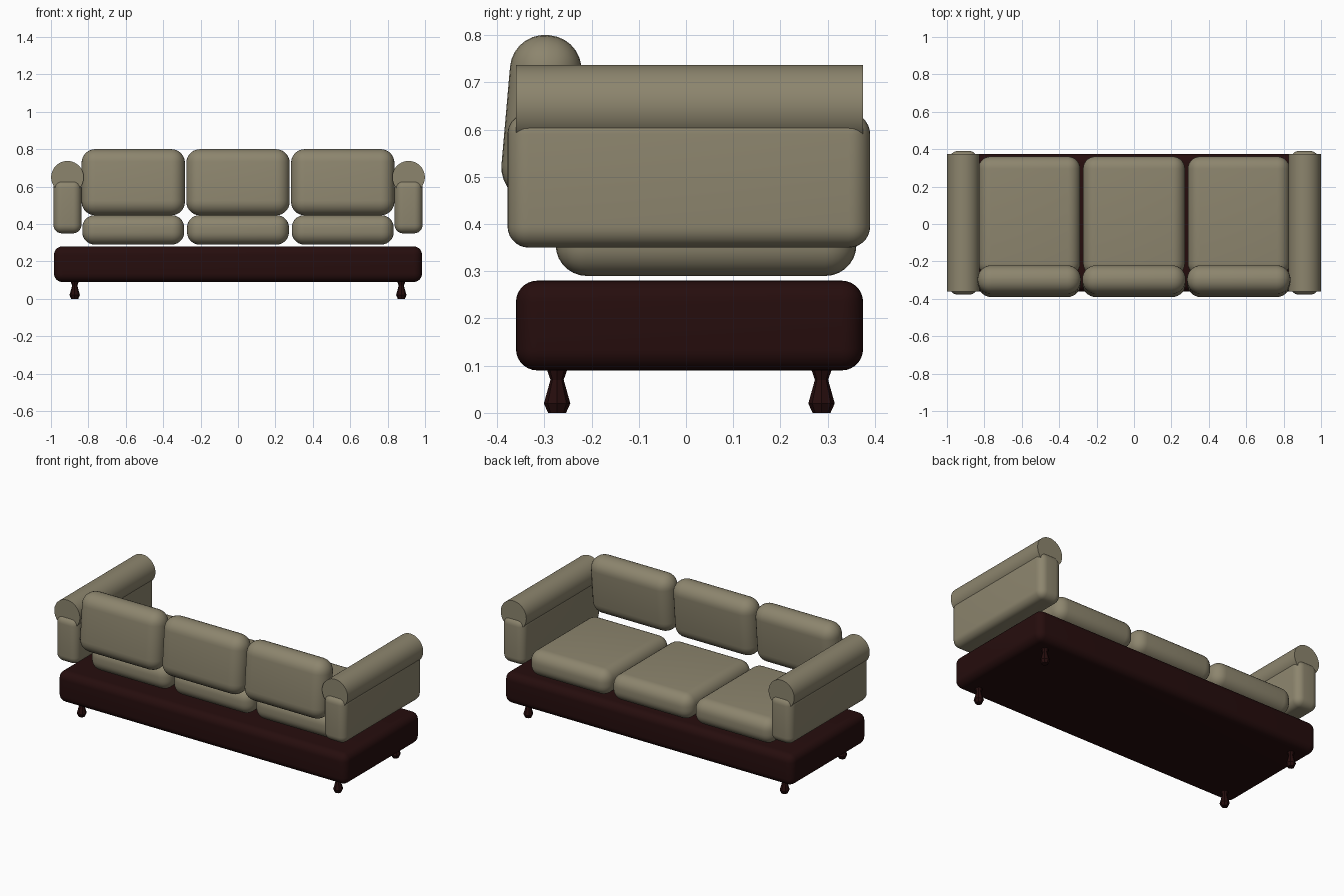
import bpy
import bmesh
import math

if "Cube" in bpy.data.objects:
    bpy.data.objects.remove(bpy.data.objects["Cube"], do_unlink=True)


def make_material(name, rgb):
    mat = bpy.data.materials.new(name)
    mat.use_nodes = True
    mat.diffuse_color = (*rgb, 1)
    bsdf = mat.node_tree.nodes["Principled BSDF"]
    bsdf.inputs["Base Color"].default_value = (*rgb, 1)
    bsdf.inputs["Roughness"].default_value = 0.8
    return mat


fabric = make_material("beige_fabric", (0.265, 0.235, 0.155))
wood = make_material("dark_wood", (0.019, 0.004, 0.004))


def add_object(name, bm, mat, smooth=True):
    mesh = bpy.data.meshes.new(name)
    bmesh.ops.recalc_face_normals(bm, faces=bm.faces)
    bm.to_mesh(mesh)
    bm.free()
    mesh.materials.append(mat)
    obj = bpy.data.objects.new(name, mesh)
    bpy.context.collection.objects.link(obj)
    if smooth:
        bpy.ops.object.select_all(action="DESELECT")
        obj.select_set(True)
        bpy.context.view_layer.objects.active = obj
        bpy.ops.object.shade_smooth_by_angle(angle=math.radians(35))
    return obj


def rounded_box(name, center, size, radius, mat, tilt=0):
    """Box with rounded edges, leaning about the x axis."""
    bm = bmesh.new()
    bmesh.ops.create_cube(bm, size=1)
    bmesh.ops.scale(bm, vec=size, verts=bm.verts)
    bmesh.ops.bevel(bm, geom=bm.edges[:], offset=radius, segments=7,
                    profile=0.5, affect="EDGES", clamp_overlap=True)
    obj = add_object(name, bm, mat)
    obj.location = center
    obj.rotation_euler.x = math.radians(tilt)
    return obj


def turned_leg(name, x, y, profile, sides=8):
    """Faceted leg built from stacked rings of (radius, height)."""
    bm = bmesh.new()
    rings = []
    for r, z in profile:
        angles = [2 * math.pi * i / sides for i in range(sides)]
        rings.append([bm.verts.new((r * math.cos(a), r * math.sin(a), z)) for a in angles])
    for low, high in zip(rings, rings[1:]):
        for i in range(sides):
            j = (i + 1) % sides
            bm.faces.new((low[i], low[j], high[j], high[i]))
    bm.faces.new(rings[0])
    bm.faces.new(rings[-1])
    obj = add_object(name, bm, wood, smooth=False)
    obj.location = (x, y, 0)


# Wooden base
rounded_box("base", (0, 0.0075, 0.185), (1.968, 0.735, 0.19), 0.045, wood)

# Legs
LEG = [(0.019, 0), (0.028, 0.02), (0.014, 0.07), (0.021, 0.09), (0.021, 0.1)]
for side, x in (("right", -0.873), ("left", 0.873)):
    for end, y in (("front", -0.273), ("back", 0.287)):
        turned_leg(f"{end}_{side}_leg", x, y, LEG)

# Arms with a rolled top
for side, s in (("right", -1), ("left", 1)):
    rounded_box(f"{side}_arm", (s * 0.912, 0.006, 0.4925), (0.15, 0.768, 0.285), 0.045, fabric)
    bm = bmesh.new()
    bmesh.ops.create_cone(bm, cap_ends=True, segments=48, radius1=0.087,
                          radius2=0.087, depth=0.735)
    roll = add_object(f"{side}_arm_roll", bm, fabric)
    roll.rotation_euler.x = math.pi / 2
    roll.location = (s * 0.912, 0.0075, 0.65)

# Seat and backrest cushions
for name, x in (("right", -0.56), ("middle", 0), ("left", 0.56)):
    rounded_box(f"{name}_seat_cushion", (x, 0.0425, 0.3685), (0.545, 0.637, 0.157), 0.066, fabric)
    rounded_box(f"{name}_back_cushion", (x, -0.306, 0.623), (0.553, 0.152, 0.355), 0.0735,
                fabric, tilt=-5)
